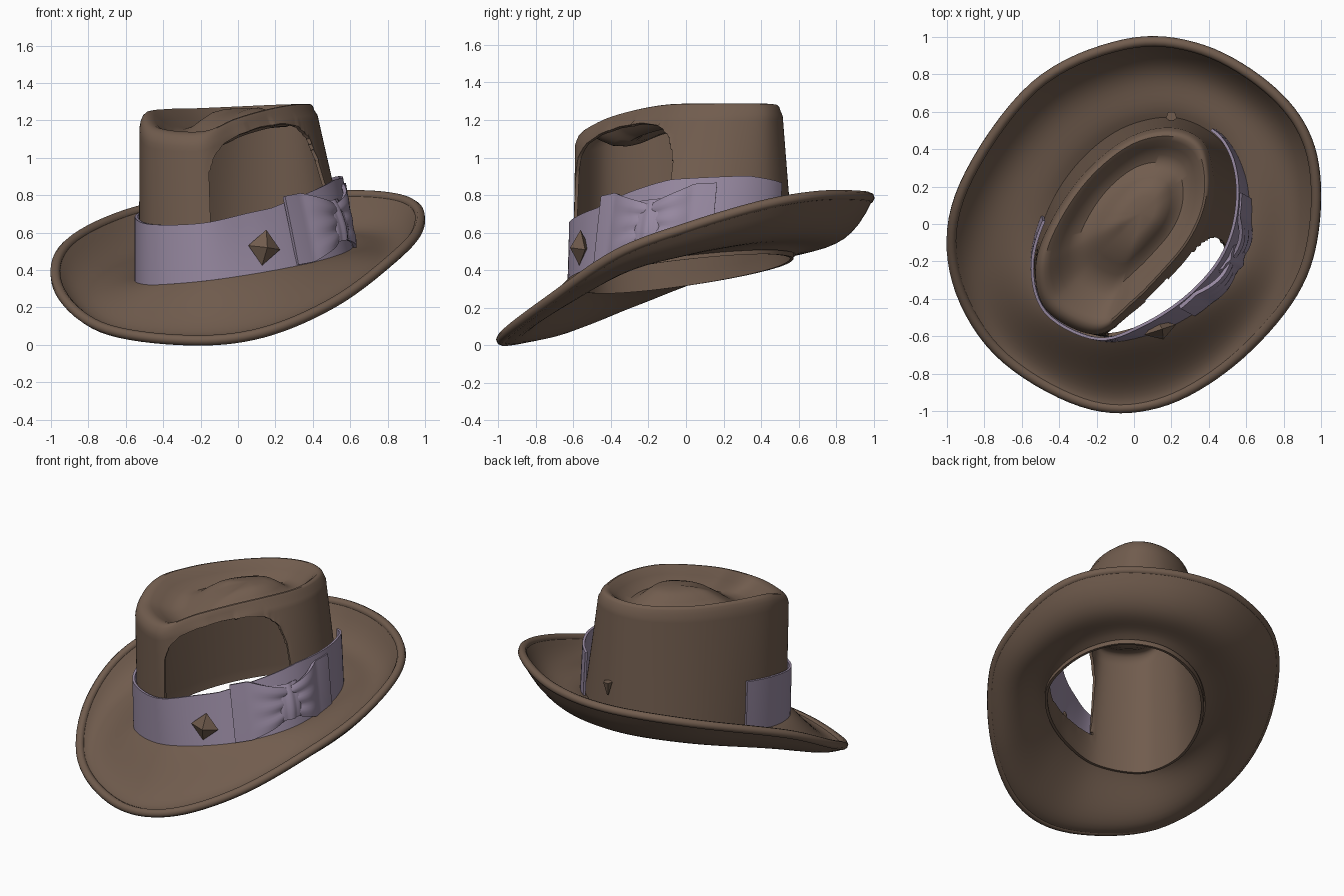
import bpy, bmesh, math
from mathutils import Vector, Matrix
from mathutils.geometry import intersect_point_line

if "Cube" in bpy.data.objects:
    bpy.data.objects.remove(bpy.data.objects["Cube"])

def material(name, rgb):
    m = bpy.data.materials.new(name)
    m.diffuse_color = (*rgb, 1)
    m.use_nodes = True
    m.node_tree.nodes["Principled BSDF"].inputs["Base Color"].default_value = m.diffuse_color
    return m

FELT = material("brown felt", (0.165, 0.108, 0.076))
RIBBON = material("mauve ribbon", (0.31, 0.25, 0.355))

# Matching control rings, counter-clockwise from the front
BASE = [(-.18, -.6), (.1, -.56), (.35, -.43), (.53, -.23), (.59, 0), (.57, .25), (.45, .46),
        (.22, .57), (-.05, .52), (-.28, .35), (-.45, .1), (-.53, -.2), (-.45, -.46)]
TOP = [(-.21, -.59, 1.13), (-.02, -.46, 1.205), (.15, -.29, 1.255), (.3, -.11, 1.285),
       (.39, .08, 1.29), (.41, .27, 1.29), (.36, .44, 1.29), (.2, .51, 1.285),
       (-.02, .46, 1.275), (-.25, .28, 1.265), (-.43, .03, 1.26), (-.525, -.22, 1.24), (-.47, -.46, 1.15)]
RIM = [(-.28, -.96, -.01), (.13, -.965, .03), (.53, -.74, .2), (.86, -.37, .45), (.975, 0, .59),
       (.95, .41, .71), (.75, .71, .76), (.37, .94, .76), (-.05, .97, .74), (-.54, .74, .68),
       (-.92, .2, .5), (-.97, -.25, .27), (-.74, -.68, .06)]
BASE = [(x, y, .42 + .13 * x + .1 * y) for x, y in BASE]
N = 104

def ring(pts, t):
    """Closed smooth curve through the control points; t counts points."""
    n, i = len(pts), math.floor(t)
    u = t - i
    a, b, c, d = (Vector(pts[(i + k) % n]) for k in (-1, 0, 1, 2))
    return .5 * (2 * b + (c - a) * u + (2 * a - 5 * b + 4 * c - d) * u ** 2
                 + (3 * b - a - 3 * c + d) * u ** 3)

def samples(n):
    return [i * 13 / n for i in range(n)]

def finish(ob, mat, angle=40):
    ob.data.materials.clear()
    ob.data.materials.append(mat)
    bpy.ops.object.select_all(action='DESELECT')
    ob.select_set(True)
    bpy.context.view_layer.objects.active = ob
    bpy.ops.object.convert(target='MESH')
    if angle:
        bpy.ops.object.shade_smooth_by_angle(angle=math.radians(angle))
    return ob

def add(name, bm):
    me = bpy.data.meshes.new(name)
    bm.to_mesh(me)
    bm.free()
    ob = bpy.data.objects.new(name, me)
    bpy.context.collection.objects.link(ob)
    return ob

def sheet(name, rows, closed, thick, offset=-1, cap=None, trim=None):
    """Skin rows of points into a surface with thickness."""
    bm = bmesh.new()
    vs = [[bm.verts.new(p) for p in row] for row in rows]
    n = len(vs[0])
    for a, b in zip(vs, vs[1:]):
        for j in range(n if closed else n - 1):
            k = (j + 1) % n
            bm.faces.new((a[j], a[k], b[k], b[j]))
    if cap is not None:
        c = bm.verts.new(cap)
        for j in range(n):
            bm.faces.new((vs[-1][j], vs[-1][(j + 1) % n], c))
    if trim:
        trim(bm)
    ob = add(name, bm)
    s = ob.modifiers.new("thickness", 'SOLIDIFY')
    s.thickness, s.offset = thick, offset
    return ob

# Arched opening in the front right of the crown, as (along, height)
ARCH = [(-.476, .5), (-.476, .92), (-.445, 1.01), (-.38, 1.075), (-.27, 1.125), (-.12, 1.165),
        (.05, 1.185), (.17, 1.17), (.25, 1.11), (.3, .99), (.324, .85), (.324, .5), (-.476, .5)]
ALONG, OUT = Vector((.8, .6, 0)), Vector((.6, -.8, 0))

def in_arch(p):
    q, z, inside = p.dot(ALONG), p.z, False
    if p.dot(OUT) < .1:
        return False
    for (a, b), (c, d) in zip(ARCH, ARCH[1:]):
        if (b > z) != (d > z) and q < a + (z - b) * (c - a) / (d - b):
            inside = not inside
    return inside

def cut_arch(bm):
    wall_faces = list(bm.faces)[:208 * 26]   # walls only, not the dented top
    gone = [f for f in wall_faces if in_arch(f.calc_center_median())]
    border = {v for f in gone for v in f.verts}
    bmesh.ops.delete(bm, geom=gone, context='FACES')
    # pull the cut border onto the arch outline
    for v in border:
        if not v.is_valid:
            continue
        p = Vector((v.co.dot(ALONG), v.co.z, 0))
        best = None
        for a, b in zip(ARCH, ARCH[1:]):
            a, b = Vector((*a, 0)), Vector((*b, 0))
            q, u = intersect_point_line(p, a, b)
            q = a if u < 0 else b if u > 1 else q
            if best is None or (q - p).length < (best - p).length:
                best = q
        if (best - p).length < .03:
            v.co = ALONG * best.x + OUT * v.co.dot(OUT) + Vector((0, 0, best.y))

# Crown: walls, rounded shoulder, teardrop groove and centre bump
def wall(t, s, out=1.0):
    p = ring(BASE, t).lerp(ring(TOP, t), s)
    return Vector((p.x * out, p.y * out, p.z))

MID = Vector((.04, .06, 1.262))
TC = samples(208)
rows = [[ring(BASE, t) - Vector((0, 0, .04)) for t in TC]]
rows += [[wall(t, .92 * i / 25) for t in TC] for i in range(26)]
for f, dz in ((.99, -.036), (.972, -.015), (.945, -.003), (.91, 0), (.86, -.012), (.78, -.045),
              (.69, -.077), (.6, -.09), (.51, -.077), (.42, -.045), (.32, -.014), (.2, 0)):
    row = []
    for t in TC:
        p = MID.lerp(ring(TOP, t), f)
        side = 1.15 - .5 * max(0, p.x - p.y * .3)
        row.append(p + Vector((0, 0, dz * side)))
    rows.append(row)
finish(sheet("crown", rows, True, .018, cap=MID + Vector((0, 0, .004)), trim=cut_arch), FELT)

# Brim: dished sheet between crown base and rim
TS = samples(N)

def edge(t):
    p = ring(RIM, t)
    return Vector((p.x * .99, p.y * .99, p.z + .035))

rows = []
for i in range(13):
    r = i / 12
    row = []
    for t in TS:
        p = ring(BASE, t).lerp(edge(t), r)
        p.z -= (.075 + .022 * edge(t).y) * r * r * (1 - r) / .148
        row.append(p)
    rows.append(row)
finish(sheet("brim", rows, True, .04, 0), FELT, 60)

# Rolled rim
cu = bpy.data.curves.new("rolled_rim", 'CURVE')
cu.dimensions, cu.bevel_depth, cu.bevel_resolution = '3D', .028, 2
sp = cu.splines.new('POLY')
sp.points.add(N - 1)
for q, t in zip(sp.points, TS):
    q.co = (*edge(t), 1)
sp.use_cyclic_u = True
rim = bpy.data.objects.new("rolled_rim", cu)
bpy.context.collection.objects.link(rim)
finish(rim, FELT, 60)

# Ribbon band from the left side, around the front, to the back right
def strip(name, t0, t1, shape, thick, nt=60, ns=8):
    """shape(t, v) gives wall fraction and outward scale; v runs -1 to 1."""
    rows = [[wall(t0 + (t1 - t0) * i / nt, *shape(t0 + (t1 - t0) * i / nt, -1 + 2 * j / ns))
             for i in range(nt + 1)] for j in range(ns + 1)]
    return finish(sheet(name, rows, False, thick, 0), RIBBON)

def band(t, v):
    g = max(0, min(1, (t - 1.5) / 2)) * max(.3, min(1, (7.2 - t) / 2))
    return .2 + .195 * v + .05 * g * (1 + v), 1.03 + (.04 + .035 * v) * g

strip("hat_band", -2.8, 6.15, band, .016)

# Bow: two pleated loops pinched at the knot
def bow(t, v):
    a = min(1, abs(t - 3.1) / .9)
    pleat = .014 * math.cos(v * 9) * (1 - a)
    return .235 + v * (.1 + .12 * a), 1.085 + .05 * math.sin(a * math.pi) + pleat + .03 * v

strip("bow_left_loop", 1.8, 3.05, bow, .02, 20, 16)
strip("bow_right_loop", 3.15, 4.5, bow, .02, 20, 16)

def knot(t, v):
    a = (t - 3.1) / .32
    return .24 + .13 * v, 1.14 - .05 * a * a - .03 * v * v + .008 * math.cos(a * 9)

strip("bow_knot", 2.78, 3.42, knot, .02, 14, 8)

# Faceted diamond stud on the band
bm = bmesh.new()
bmesh.ops.create_uvsphere(bm, u_segments=4, v_segments=2, radius=1)
bmesh.ops.transform(bm, verts=bm.verts, matrix=Matrix.Translation((.14, -.565, .52))
                    @ Matrix.Rotation(math.radians(18), 4, 'Z')
                    @ Matrix.Rotation(math.radians(7), 4, 'Y')
                    @ Matrix.Diagonal((.09, .055, .096, 1)))
finish(add("diamond_stud", bm), FELT, 0)

# Small felt nub at the back of the crown
bm = bmesh.new()
bmesh.ops.create_cone(bm, cap_ends=True, segments=5, radius1=.03, radius2=.005, depth=.09)
bmesh.ops.transform(bm, verts=bm.verts, matrix=Matrix.Translation((.2, .575, .7))
                    @ Matrix.Rotation(math.pi, 4, 'X'))
finish(add("crown_nub", bm), FELT, 0)
